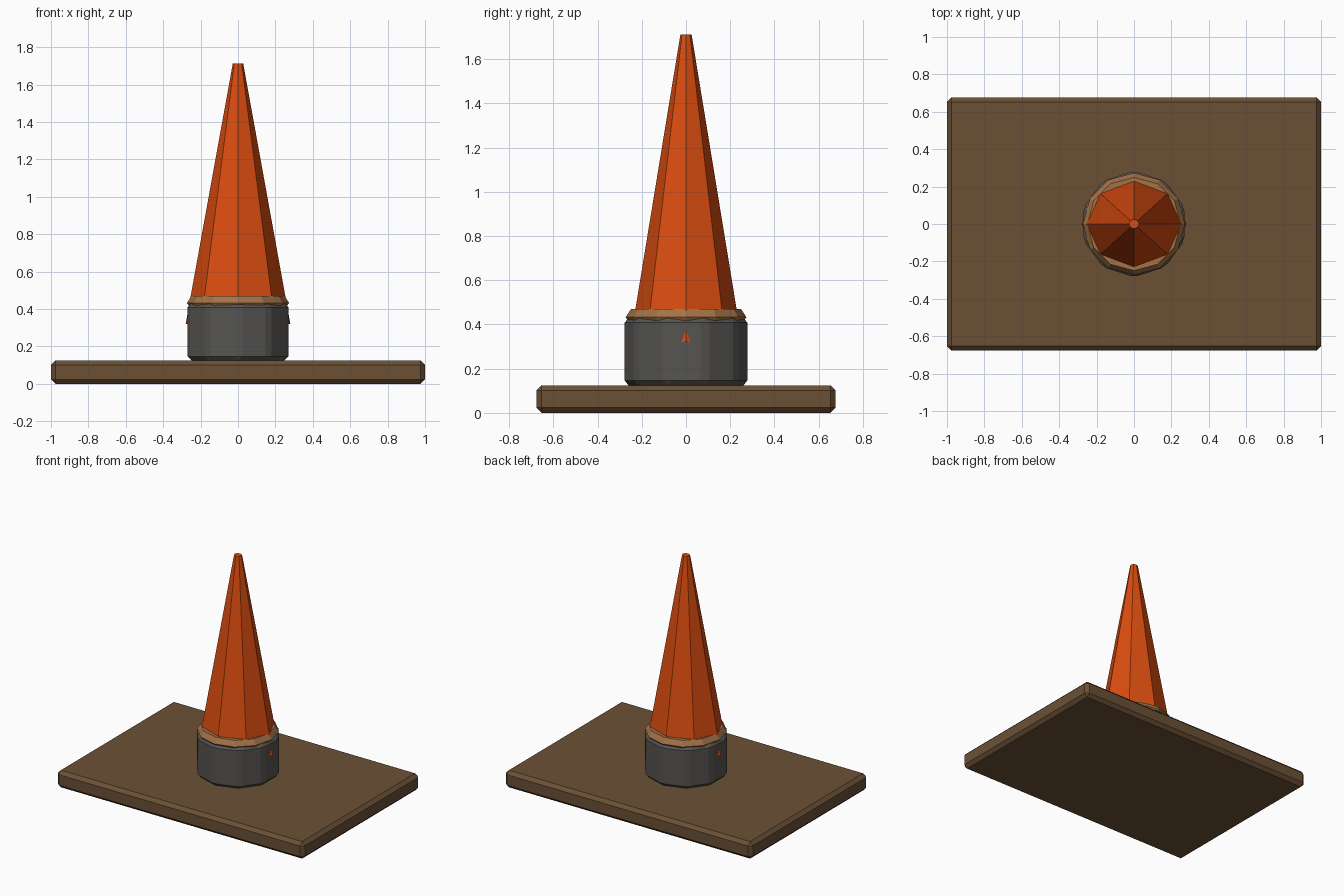
import bpy
import bmesh
import math

if "Cube" in bpy.data.objects:
    bpy.data.objects.remove(bpy.data.objects["Cube"])


def material(name, color):
    m = bpy.data.materials.new(name)
    m.diffuse_color = (*color, 1)
    m.use_nodes = True
    m.node_tree.nodes["Principled BSDF"].inputs["Base Color"].default_value = m.diffuse_color
    return m


def finish(name, bm, mat, bevel=0):
    if bevel:
        bmesh.ops.bevel(bm, geom=bm.edges[:], offset=bevel, segments=1,
                        affect='EDGES', clamp_overlap=True)
    bmesh.ops.recalc_face_normals(bm, faces=bm.faces)
    me = bpy.data.meshes.new(name)
    bm.to_mesh(me)
    bm.free()
    me.materials.append(mat)
    ob = bpy.data.objects.new(name, me)
    bpy.context.collection.objects.link(ob)
    return ob


def lathe(name, profile, sides, mat, start=0.0, squash=1.0, bevel=0):
    """Stack polygon rings of (radius, z) and cap both ends."""
    bm = bmesh.new()
    rings = []
    for r, z in profile:
        angles = [start + 2 * math.pi * i / sides for i in range(sides)]
        rings.append([bm.verts.new((r * math.cos(a), r * squash * math.sin(a), z))
                      for a in angles])
    for low, high in zip(rings, rings[1:]):
        for i in range(sides):
            j = (i + 1) % sides
            bm.faces.new((low[i], low[j], high[j], high[i]))
    bm.faces.new(rings[0][::-1])
    bm.faces.new(rings[-1])
    return finish(name, bm, mat, bevel)


wood = material("brown", (0.145, 0.081, 0.036))
grey = material("dark grey", (0.095, 0.09, 0.083))
tan = material("light brown", (0.37, 0.17, 0.063))
orange = material("orange", (0.70, 0.073, 0.005))

# Rectangular base board with chamfered edges
bm = bmesh.new()
bmesh.ops.create_cube(bm, size=1)
for v in bm.verts:
    v.co.x *= 2.0
    v.co.y *= 1.354
    v.co.z = (v.co.z + 0.5) * 0.125
finish("base_board", bm, wood, 0.024)

# Ten-sided drum, chamfered all round
lathe("drum", [(0.284, 0.125), (0.284, 0.43)], 10, grey,
      start=math.pi / 2, bevel=0.022)

# Collar sitting on the drum
lathe("collar", [(0.255, 0.405), (0.273, 0.433), (0.249, 0.47)], 12, tan)

# Eight-sided tapering spike, slightly narrower front to back
lathe("spike", [(0.28, 0.32), (0.028, 1.712)], 8, orange, squash=0.905)
